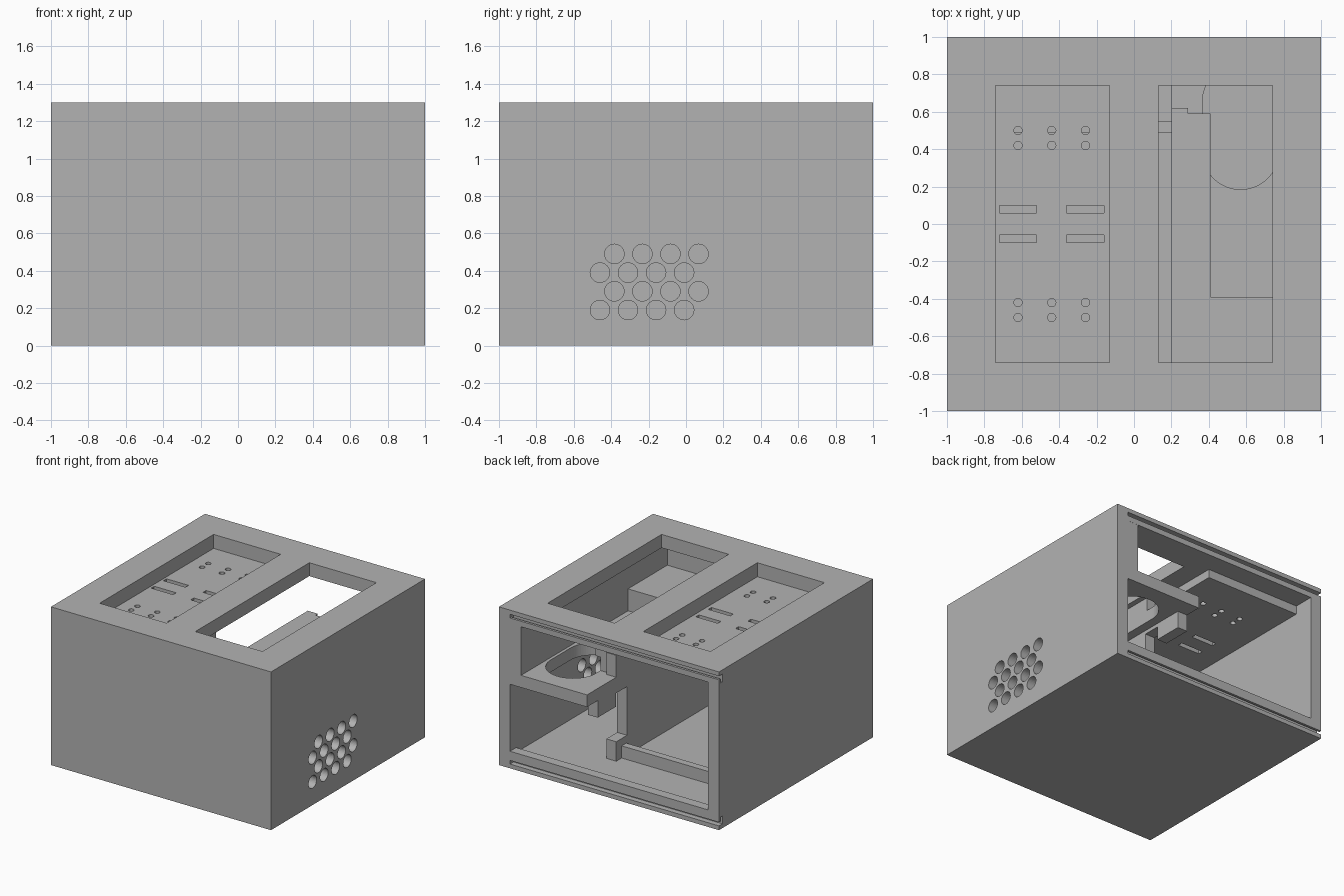
import bpy, bmesh, math
from mathutils import Matrix, Vector

old = bpy.data.objects.get("Cube")
if old:
    bpy.data.objects.remove(old, do_unlink=True)

grey = bpy.data.materials.new("plain_grey")
grey.use_nodes = True
grey.diffuse_color = (0.45, 0.45, 0.45, 1)
grey.node_tree.nodes["Principled BSDF"].inputs["Base Color"].default_value = (0.45, 0.45, 0.45, 1)


def finish(name, bm):
    bmesh.ops.recalc_face_normals(bm, faces=bm.faces)
    mesh = bpy.data.meshes.new(name)
    bm.to_mesh(mesh)
    bm.free()
    mesh.materials.append(grey)
    obj = bpy.data.objects.new(name, mesh)
    bpy.context.collection.objects.link(obj)
    return obj


def add_box(bm, x, y, z):
    """Add a box from three (low, high) ranges."""
    size = Vector((x[1] - x[0], y[1] - y[0], z[1] - z[0]))
    mid = Vector((sum(x), sum(y), sum(z))) / 2
    bmesh.ops.create_cube(bm, size=1, matrix=Matrix.Translation(mid) @ Matrix.Diagonal((*size, 1)))


def box(name, *ranges):
    bm = bmesh.new()
    add_box(bm, *ranges)
    return finish(name, bm)


def add_cylinder(bm, center, radius, depth, axis="Z", sides=32):
    turn = Matrix.Rotation(math.pi / 2, 4, "Y") if axis == "X" else Matrix.Identity(4)
    bmesh.ops.create_cone(bm, cap_ends=True, segments=sides, radius1=radius, radius2=radius,
                          depth=depth, matrix=Matrix.Translation(center) @ turn)


def prism(name, points, x):
    """Extrude a (y, z) profile across an x range."""
    bm = bmesh.new()
    face = bm.faces.new([bm.verts.new((x[0], y, z)) for y, z in points])
    ext = bmesh.ops.extrude_face_region(bm, geom=[face])["geom"]
    bmesh.ops.translate(bm, verts=[v for v in ext if isinstance(v, bmesh.types.BMVert)],
                        vec=(x[1] - x[0], 0, 0))
    return finish(name, bm)


def cut(target, *cutters):
    """Subtract cutters, bake the result and discard the cutters."""
    for cutter in cutters:
        cutter.hide_render = True
        mod = target.modifiers.new("cut", "BOOLEAN")
        mod.operation, mod.solver, mod.object = "DIFFERENCE", "EXACT", cutter
    graph = bpy.context.evaluated_depsgraph_get()
    mesh = bpy.data.meshes.new_from_object(target.evaluated_get(graph))
    target.modifiers.clear()
    target.data = mesh
    for cutter in cutters:
        bpy.data.objects.remove(cutter, do_unlink=True)


# Main shell with open back and two top windows
shell = box("shell", (-1, 1), (-1, 1), (0, 1.3))
cavity = box("cavity", (-0.9, 0.9), (-0.9, 0.92), (0.1, 1.19))
opening = box("back_opening", (-0.9, 0.9), (0.85, 1.1), (0.14, 1.19))
bm = bmesh.new()
for x in ((-0.74, -0.13), (0.13, 0.74)):
    add_box(bm, x, (-0.74, 0.74), (1.1, 1.4))
windows = finish("windows", bm)

# Hooked grooves for the sliding back cover
profile = [(1.1, 1.265), (0.955, 1.265), (0.955, 1.2), (0.98, 1.2), (0.98, 1.235), (1.1, 1.235)]
groove_x = (-1.1, 0.9)
top_groove = prism("top_groove", profile, groove_x)
bottom_groove = prism("bottom_groove", [(y, 1.3 - z) for y, z in profile], groove_x)

# Staggered vent holes in the left wall
bm = bmesh.new()
for row in range(4):
    for col in range(4):
        add_cylinder(bm, (0.95, -0.46 + 0.15 * col + 0.077 * (row % 2), 0.19 + 0.1 * row),
                     0.052, 0.3, "X")
vents = finish("vents", bm)
cut(shell, cavity, opening, windows, top_groove, bottom_groove, vents)

# Perforated plate below the right window
plate = box("mounting_plate", (-0.9, -0.04), (-0.83, 0.83), (1.12, 1.192))
cut(plate, box("plate_recess", (-0.74, -0.13), (-0.74, 0.74), (1.185, 1.3)))
bm = bmesh.new()
for side in (-1, 1):
    for x in (-0.62, -0.44, -0.26):
        for y in (0.42, 0.5):
            add_cylinder(bm, (x, side * y, 1.15), 0.022, 0.3, sides=20)
    for x in (-0.72, -0.36):
        add_box(bm, (x, x + 0.2), (side * 0.08 - 0.02, side * 0.08 + 0.02), (1, 1.3))
cut(plate, finish("plate_holes", bm))

# Thick upper left wall
box("upper_wall_liner", (0.8, 0.92), (-0.92, 0.999), (0.78, 1.2))

# Shelf and raised ledge, sharing a rounded slot
shelf = box("shelf", (0.2, 0.92), (-0.4, 0.999), (0.69, 0.79))
ledge = box("side_ledge", (0.2, 0.41), (-0.4, 0.59), (0.78, 0.97))
box("front_ledge", (0.2, 0.81), (-0.92, -0.39), (0.69, 0.97))
for part in (shelf, ledge):
    cutters = []
    for y in (0.39, 0.65):
        bm = bmesh.new()
        add_cylinder(bm, (0.57, y, 0.75), 0.205, 0.3, sides=64)
        cutters.append(finish("slot_end", bm))
    cutters.append(box("slot_middle", (0.365, 0.775), (0.39, 0.65), (0.6, 0.9)))
    cut(part, *cutters)

# Divider wall with a cable notch, and its beam
prism("divider", [(-0.92, 0.09), (0.62, 0.09), (0.62, 0.26), (0.48, 0.26), (0.48, 0.66),
                  (0.62, 0.66), (0.62, 0.97), (-0.92, 0.97)], (0.2, 0.29))
box("shelf_beam", (0.2, 0.29), (0.62, 0.86), (0.55, 0.7))

# Low rail on the floor
box("floor_rail", (-0.92, 0.21), (0.49, 0.55), (0.09, 0.2))
